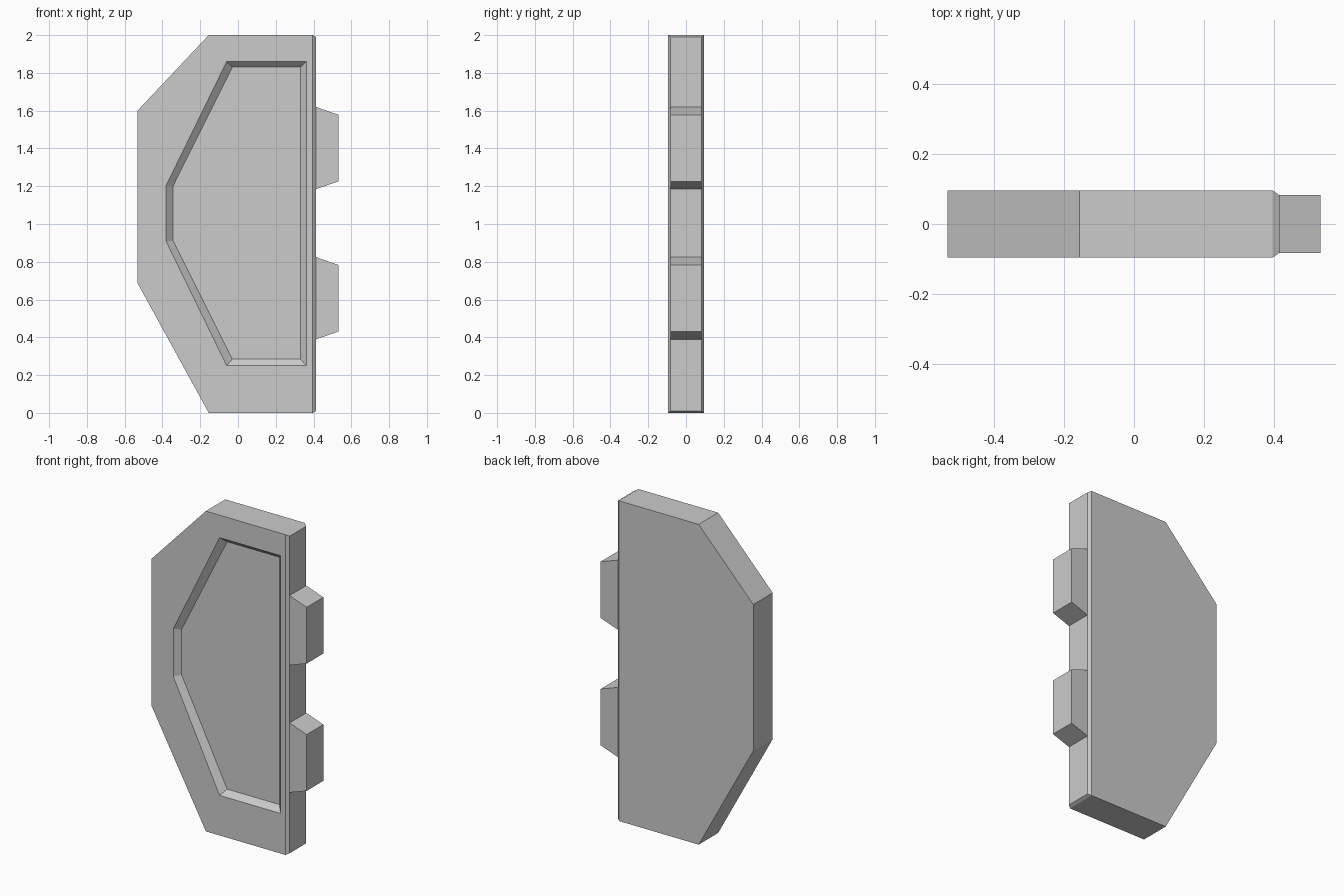
import bpy
import bmesh

if "Cube" in bpy.data.objects:
    bpy.data.objects.remove(bpy.data.objects["Cube"])

HALF_Y = 0.096      # half thickness of the slab
END_Y = 0.082       # half thickness of the narrowed right edge and tabs
DEPTH = 0.032       # depth of the front recess

# Profiles in (x, z), all ordered alike so the loops can be bridged
OUTLINE = [(-0.532, 1.6), (-0.155, 2), (0.395, 2), (0.395, 0), (-0.155, 0), (-0.532, 0.687)]
RIM = [(-0.38, 1.205), (-0.06, 1.86), (0.362, 1.86), (0.362, 0.25), (-0.06, 0.25), (-0.38, 0.907)]
FLOOR = [(-0.345, 1.198), (-0.03, 1.83), (0.33, 1.83), (0.33, 0.285), (-0.03, 0.285), (-0.345, 0.914)]


def loop(bm, profile, y):
    return [bm.verts.new((x, y, z)) for x, z in profile]


def bridge(bm, a, b):
    faces = []
    for i in range(len(a)):
        j = (i + 1) % len(a)
        faces.append(bm.faces.new((a[i], a[j], b[j], b[i])))
    return faces


def finish(bm, name):
    bmesh.ops.recalc_face_normals(bm, faces=bm.faces)
    mesh = bpy.data.meshes.new(name)
    bm.to_mesh(mesh)
    bm.free()
    obj = bpy.data.objects.new(name, mesh)
    bpy.context.collection.objects.link(obj)
    return obj


# Slab with recessed front panel
bm = bmesh.new()
floor = loop(bm, FLOOR, -HALF_Y + DEPTH)
rim = loop(bm, RIM, -HALF_Y)
front = loop(bm, OUTLINE, -HALF_Y)
back = loop(bm, OUTLINE, HALF_Y)
bm.faces.new(floor)
bridge(bm, floor, rim)
bridge(bm, rim, front)
sides = bridge(bm, front, back)
bm.faces.new(back)

# Chamfered right edge: extrude the right side and narrow it
end = bmesh.ops.extrude_discrete_faces(bm, faces=[sides[2]])["faces"][0]
for v in end.verts:
    v.co.x = 0.414
    v.co.y *= END_Y / HALF_Y
    v.co.z = 1 + (v.co.z - 1) * 0.99
finish(bm, "panel")

# Two tapered tabs on the right edge
for name, z in (("lower_tab", 0.607), ("upper_tab", 1.402)):
    bm = bmesh.new()
    tab = [(0.412, z + 0.218), (0.532, z + 0.176), (0.532, z - 0.176), (0.412, z - 0.218)]
    a, b = loop(bm, tab, -END_Y), loop(bm, tab, END_Y)
    bm.faces.new(a)
    bm.faces.new(b)
    bridge(bm, a, b)
    finish(bm, name)
